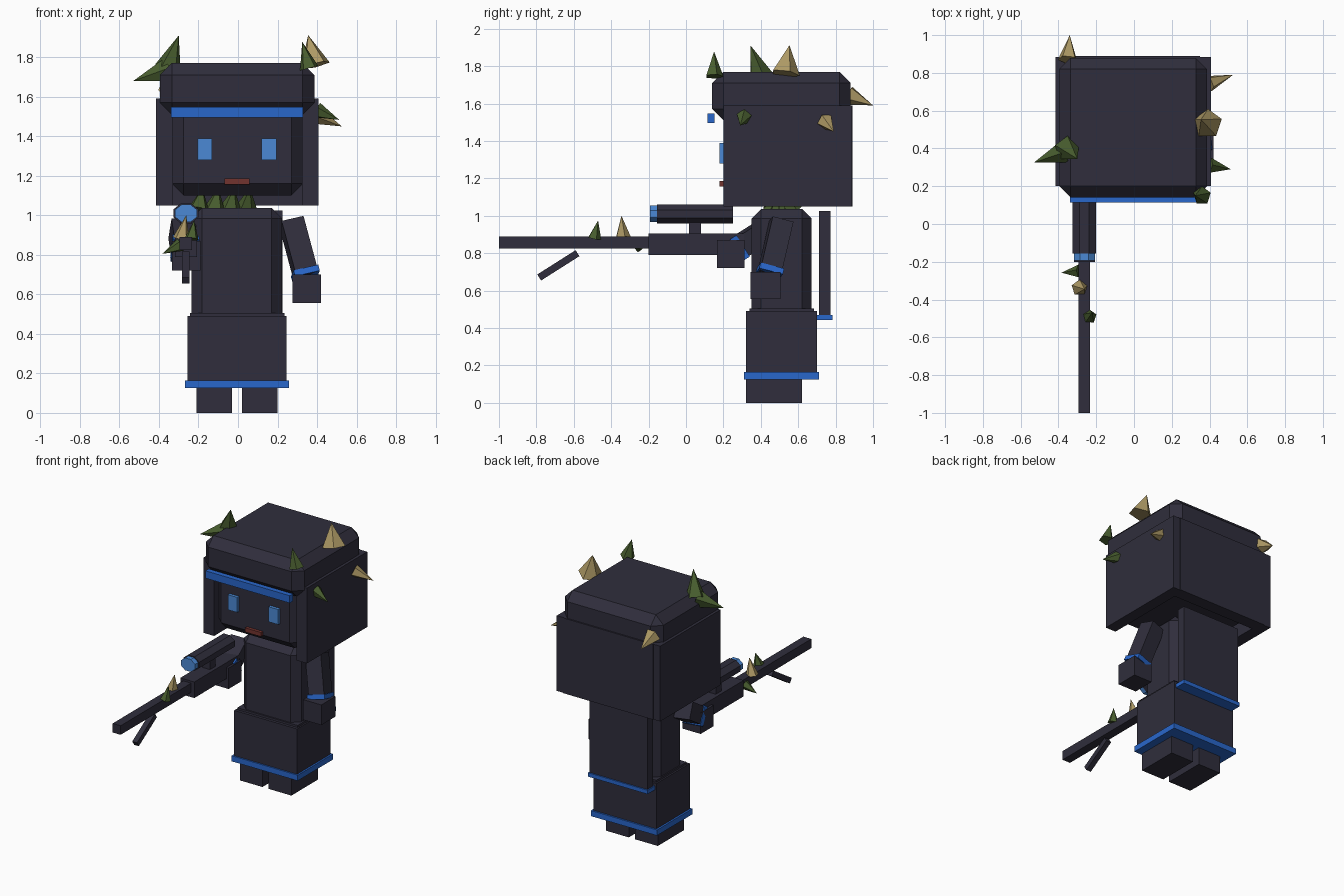
import bpy
import bmesh
from math import pi
from mathutils import Matrix, Vector

if "Cube" in bpy.data.objects:
    bpy.data.objects.remove(bpy.data.objects["Cube"], do_unlink=True)


def material(name, rgb):
    m = bpy.data.materials.new(name)
    m.use_nodes = True
    col = (*rgb, 1)
    m.diffuse_color = col
    m.node_tree.nodes["Principled BSDF"].inputs["Base Color"].default_value = col
    return m


DARK = material("dark cloth", (0.029, 0.027, 0.045))
BLUE = material("blue trim", (0.022, 0.135, 0.6))
SKY = material("light blue", (0.07, 0.25, 0.66))
RED = material("dull red", (0.17, 0.033, 0.028))
GREEN = material("leaf green", (0.065, 0.11, 0.028))
TAN = material("dry tan", (0.42, 0.32, 0.13))


def add(name, bm, mat, matrix=Matrix(), bevel=0):
    me = bpy.data.meshes.new(name)
    bm.transform(matrix)
    bmesh.ops.recalc_face_normals(bm, faces=bm.faces)
    bm.to_mesh(me)
    bm.free()
    me.materials.append(mat)
    ob = bpy.data.objects.new(name, me)
    bpy.context.collection.objects.link(ob)
    if bevel:
        mod = ob.modifiers.new("chamfer", "BEVEL")
        mod.width = bevel
        mod.segments = 1
    return ob


def box(name, x, y, z, mat=DARK, bevel=0):
    """Box from (low, high) ranges on each axis."""
    centre = Vector([sum(r) / 2 for r in (x, y, z)])
    size = [r[1] - r[0] for r in (x, y, z)]
    bm = bmesh.new()
    bmesh.ops.create_cube(bm, size=1)
    m = Matrix.Translation(centre) @ Matrix.Diagonal((*size, 1))
    return add(name, bm, mat, m, bevel)


def align(a, b):
    """Frame centred between two points, with its z axis along them."""
    a, b = Vector(a), Vector(b)
    turn = Vector((0, 0, 1)).rotation_difference(b - a).to_matrix().to_4x4()
    return Matrix.Translation((a + b) / 2) @ turn, (b - a).length


def beam(name, a, b, w, mat=DARK):
    frame, length = align(a, b)
    bm = bmesh.new()
    bmesh.ops.create_cube(bm, size=1)
    return add(name, bm, mat, frame @ Matrix.Diagonal((w, w, length, 1)))


def spike(name, base, tip, r, mat):
    frame, length = align(base, tip)
    bm = bmesh.new()
    bmesh.ops.create_cone(bm, cap_ends=True, segments=5, radius1=r, radius2=0, depth=length)
    return add(name, bm, mat, frame)


def tube(name, y, r, mat):
    """Eight-sided tube along y for the scope."""
    bm = bmesh.new()
    bmesh.ops.create_cone(bm, cap_ends=True, segments=8, radius1=r, radius2=r, depth=y[1] - y[0])
    m = (Matrix.Translation((-0.263, sum(y) / 2, 1.01)) @ Matrix.Diagonal((1, 1, 0.8, 1))
         @ Matrix.Rotation(pi / 2, 4, "X") @ Matrix.Rotation(pi / 8, 4, "Z"))
    return add(name, bm, mat, m)


# Head, hood and hair panels
box("head", (-0.335, 0.33), (0.2, 0.82), (1.1, 1.7), bevel=0.06)
box("hood_cap", (-0.395, 0.387), (0.14, 0.88), (1.51, 1.77), bevel=0.06)
box("right_hair_panel", (-0.415, -0.33), (0.2, 0.885), (1.05, 1.59))
box("left_hair_panel", (0.325, 0.407), (0.2, 0.885), (1.05, 1.59))
box("back_hair_panel", (-0.36, 0.35), (0.8, 0.89), (1.05, 1.59))
box("headband", (-0.34, 0.33), (0.115, 0.152), (1.495, 1.548), BLUE)

# Face
box("right_eye", (-0.205, -0.132), (0.178, 0.21), (1.28, 1.388), SKY)
box("left_eye", (0.118, 0.195), (0.178, 0.21), (1.28, 1.388), SKY)
box("mouth", (-0.068, 0.058), (0.178, 0.21), (1.157, 1.187), RED)

# Body and clothing
box("torso", (-0.235, 0.222), (0.35, 0.672), (0.45, 1.037), bevel=0.052)
box("waist", (-0.243, 0.235), (0.34, 0.685), (0.48, 0.505))
box("skirt", (-0.255, 0.245), (0.32, 0.7), (0.13, 0.49))
box("skirt_hem", (-0.268, 0.257), (0.31, 0.712), (0.125, 0.165), BLUE)
box("cape", (-0.235, 0.224), (0.71, 0.773), (0.455, 1.025))
box("cape_hem", (-0.242, 0.232), (0.7, 0.782), (0.442, 0.47), BLUE)
for name, x in (("right_leg", -0.21), ("left_leg", 0.02)):
    box(name, (x, x + 0.18), (0.32, 0.62), (0, 0.15))

# Left arm hanging, right arm reaching forward
beam("left_arm", (0.27, 0.51, 0.97), (0.345, 0.445, 0.69), 0.115)
beam("left_cuff", (0.337, 0.452, 0.72), (0.345, 0.445, 0.69), 0.13, BLUE)
box("left_hand", (0.275, 0.42), (0.345, 0.505), (0.555, 0.7))
beam("right_arm", (-0.285, 0.44, 0.93), (-0.268, 0.25, 0.81), 0.12)
beam("right_cuff", (-0.27, 0.3, 0.842), (-0.268, 0.265, 0.82), 0.135, BLUE)
box("right_hand", (-0.335, -0.19), (0.165, 0.312), (0.72, 0.87))

# Long launcher with scope and prop
box("launcher_body", (-0.318, -0.207), (-0.2, 0.31), (0.79, 0.905))
box("launcher_barrel", (-0.295, -0.232), (-1, -0.19), (0.825, 0.89))
box("scope_mount", (-0.293, -0.233), (0.015, 0.08), (0.9, 0.98))
beam("launcher_prop", (-0.264, -0.58, 0.8), (-0.264, -0.785, 0.67), 0.038)
tube("scope", (-0.155, 0.25), 0.068, DARK)
tube("scope_lens", (-0.192, -0.15), 0.06, SKY)

# Leaves and thorns on the hood
spike("hood_leaf_upright", (-0.355, 0.4, 1.74), (-0.3, 0.345, 1.91), 0.07, GREEN)
spike("hood_leaf_side", (-0.36, 0.385, 1.73), (-0.53, 0.325, 1.68), 0.065, GREEN)
spike("hood_leaf_front", (0.36, 0.15, 1.745), (0.325, 0.15, 1.878), 0.05, GREEN)
spike("hood_thorn_top", (0.39, 0.53, 1.76), (0.355, 0.553, 1.912), 0.08, TAN)
spike("hair_leaf", (0.4, 0.31, 1.53), (0.512, 0.29, 1.483), 0.042, GREEN)
spike("hair_thorn", (0.4, 0.745, 1.505), (0.525, 0.79, 1.45), 0.045, TAN)
spike("back_thorn", (-0.35, 0.87, 1.645), (-0.34, 1.0, 1.59), 0.055, TAN)

# Leaf collar between torso and head
for i in range(4):
    x = -0.2 + i * 0.08
    spike("collar_leaf", (x, 0.46 + 0.04 * i, 1.025), (x + 0.02, 0.5, 1.14), 0.06, GREEN)

# Leaves and thorn on the barrel
spike("barrel_leaf_top", (-0.235, -0.49, 0.88), (-0.222, -0.47, 0.975), 0.038, GREEN)
spike("barrel_thorn", (-0.288, -0.338, 0.88), (-0.262, -0.345, 1.0), 0.045, TAN)
spike("barrel_leaf_side", (-0.29, -0.25, 0.85), (-0.383, -0.258, 0.805), 0.036, GREEN)
